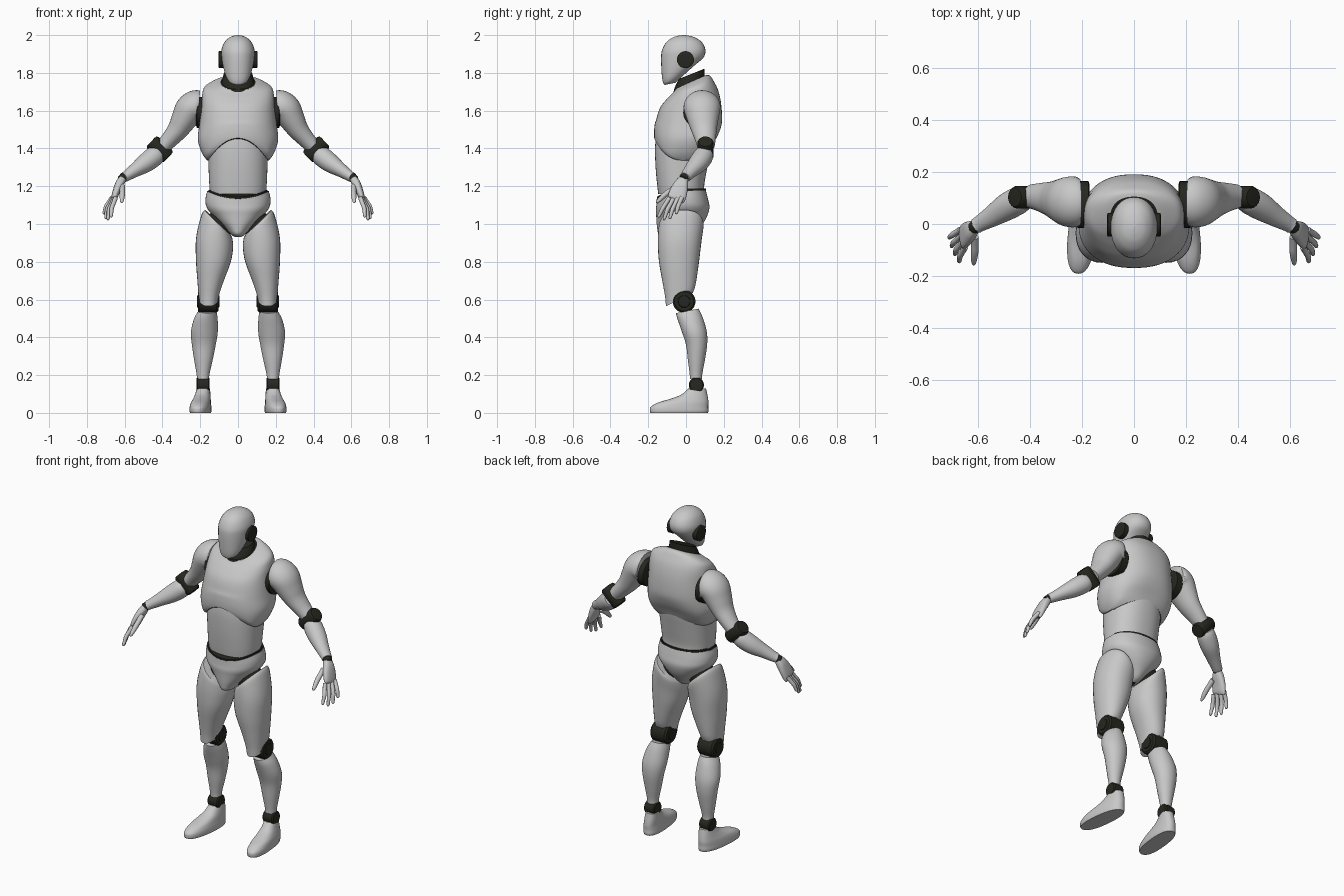
import bpy, bmesh, math
from mathutils import Vector


def material(name, rgb):
    m = bpy.data.materials.new(name)
    m.diffuse_color = (*rgb, 1)
    return m


SHELL = material("light grey shell", (0.58, 0.58, 0.58))
JOINT = material("black joint", (0.02, 0.02, 0.014))


def spline(rows, steps):
    """Catmull-Rom interpolation of rows of numbers."""
    out = []
    for i in range(len(rows) - 1):
        a, b, c, d = (rows[max(0, min(len(rows) - 1, i + k))] for k in (-1, 0, 1, 2))
        for s in range(steps):
            t = s / steps
            out.append([0.5 * (2 * q + (r - p) * t + (2 * p - 5 * q + 4 * r - w) * t * t
                               + (3 * q - p - 3 * r + w) * t ** 3)
                        for p, q, r, w in zip(a, b, c, d)])
    return out + [list(rows[-1])]


def loft(name, rows, mat=SHELL, n=32, steps=5, p=2.0, along=False, warp=None,
         mirror=False, dark_caps=False):
    """Skin of rings (x, y, z, radius_a, radius_b, tilt_x, tilt_y).
    Rings lie level unless along is set, when they turn with the path."""
    rows = spline([tuple(r) + (0,) * (7 - len(r)) for r in rows], steps)
    centres = [Vector(r[:3]) for r in rows]
    bm = bmesh.new()
    rings = []
    for i, r in enumerate(rows):
        u, v = Vector((1, 0, r[5])), Vector((0, 1, r[6]))
        if along:
            t = (centres[min(i + 1, len(rows) - 1)] - centres[max(i - 1, 0)]).normalized()
            ref = Vector((0, 1, 0)) if abs(t.y) < 0.9 else Vector((1, 0, 0))
            u = (ref - t * t.dot(ref)).normalized()
            v = t.cross(u)
        ring = []
        for k in range(n):
            c, s = math.cos(2 * math.pi * k / n), math.sin(2 * math.pi * k / n)
            c = math.copysign(abs(c) ** (2 / p), c)
            s = math.copysign(abs(s) ** (2 / p), s)
            co = centres[i] + u * (max(r[3], 0.001) * c) + v * (max(r[4], 0.001) * s)
            ring.append(bm.verts.new(warp(co) if warp else co))
        rings.append(ring)
    for a, b in zip(rings, rings[1:]):
        for k in range(n):
            bm.faces.new((a[k], a[(k + 1) % n], b[(k + 1) % n], b[k]))
    for ring in (rings[0], rings[-1]):
        mid = bm.verts.new(sum((w.co for w in ring), Vector()) / n)
        for k in range(n):
            f = bm.faces.new((ring[k], ring[(k + 1) % n], mid))
            f.material_index = 1 if dark_caps else 0
    bmesh.ops.recalc_face_normals(bm, faces=bm.faces)
    me = bpy.data.meshes.new(name)
    bm.to_mesh(me)
    bm.free()
    me.materials.append(mat)
    me.materials.append(JOINT)
    me.shade_smooth()
    me.set_sharp_from_angle(angle=math.radians(40))
    ob = bpy.data.objects.new(name, me)
    bpy.context.collection.objects.link(ob)
    if mirror:
        mod = ob.modifiers.new("mirror", 'MIRROR')
        mod.use_mirror_merge = False
    return ob


def hinge(name, a, b, r, r2=None):
    """Round joint with softened rims between two points."""
    a, b = Vector(a), Vector(b)
    rows = []
    for t, k in ((0, .6), (.01, .85), (.1, 1), (.9, 1), (.99, .85), (1, .6)):
        rows.append((*a.lerp(b, t), r * k, (r2 or r) * k))
    loft(name, rows, JOINT, steps=1, along=True, mirror=True)


# head, ear discs and neck
loft("head", [(0, -.085, 1.742, .028, .028, 0, .2), (0, -.078, 1.755, .048, .042, 0, .25),
              (0, -.062, 1.785, .065, .064, 0, .25), (0, -.04, 1.83, .078, .09, 0, .15),
              (0, -.02, 1.88, .087, .112), (0, -.012, 1.92, .088, .115),
              (0, -.01, 1.96, .073, .096), (0, -.011, 1.985, .049, .063),
              (0, -.012, 1.996, .025, .032), (0, -.012, 2.0, .004, .005)], p=2.15)
hinge("ear_disc", (.07, -.003, 1.87), (.104, -.003, 1.87), .045)
loft("neck", [(0, .01, 1.69, .09, .084, 0, .4), (0, .018, 1.75, .085, .079, 0, .4),
              (0, .03, 1.795, .076, .068, 0, .4)], JOINT)


# chest with arched lower rim
def rib_arch(co):
    w = max(0, min(1, 1 - (co.z - 1.33) / .22))
    side = max(0, 1 - (co.x / .165) ** 2)
    co.z += w * side * (.125 if co.y < 0 else .06)
    return co


loft("chest", [(0, -.02, 1.33, .16, .148), (0, -.012, 1.38, .193, .157),
               (0, .002, 1.45, .213, .17), (0, .014, 1.53, .204, .176),
               (0, .024, 1.62, .194, .163, 0, .05), (0, .036, 1.685, .19, .135, 0, .15),
               (0, .04, 1.725, .175, .108, 0, .27), (0, .035, 1.748, .125, .092, 0, .4),
               (0, .02, 1.75, .092, .085, 0, .45)],
     n=64, p=2.3, warp=rib_arch, dark_caps=True)

# abdomen, dark waist band and pelvis
loft("abdomen", [(0, -.025, 1.16, .148, .122), (0, -.028, 1.21, .152, .125),
                 (0, -.024, 1.3, .156, .137), (0, -.016, 1.40, .158, .148),
                 (0, -.01, 1.47, .15, .148)], p=2.3, n=48)


def belt_dip(co):
    if co.y < 0:
        w = max(0, min(1, (co.z - 1.05) / .12))
        co.z -= .045 * w * max(0, 1 - (co.x / .17) ** 2)
    return co


loft("waist_band", [(0, -.024, 1.11, .15, .126), (0, -.024, 1.188, .154, .13)], JOINT,
     n=48, p=2.2, steps=3, warp=belt_dip)
loft("pelvis", [(0, -.05, .932, .018, .06), (0, -.052, .945, .038, .092),
                (0, -.04, .98, .07, .113), (0, -.025, 1.03, .12, .132),
                (0, -.018, 1.085, .164, .142), (0, -.02, 1.13, .172, .137),
                (0, -.025, 1.178, .163, .13)], n=48, p=2.2, warp=belt_dip, dark_caps=True)

# legs
hinge("hip_joint", (.07, -.02, 1.03), (.12, -.02, .97), .075)
loft("thigh", [(.108, -.025, 1.01, .068, .112, .95, .05), (.112, -.026, .985, .082, .119, .75, .04),
               (.124, -.034, .9, .098, .115, .25, 0), (.13, -.037, .8, .092, .106),
               (.145, -.034, .7, .07, .09, 0, .1), (.153, -.032, .64, .057, .079, 0, .3),
               (.156, -.035, .6, .05, .071, 0, .5)], mirror=True, p=2.15)
hinge("knee_joint", (.103, -.01, .59), (.213, -.01, .59), .06)
hinge("knee_hub", (.098, -.01, .59), (.218, -.01, .59), .036)
loft("shin", [(.162, .006, .54, .047, .06, 0, .2), (.17, .022, .5, .062, .066, 0, .1),
              (.178, .044, .43, .071, .066), (.181, .056, .36, .063, .056),
              (.183, .055, .28, .049, .045), (.185, .053, .21, .035, .034),
              (.185, .053, .18, .032, .032)], mirror=True)
hinge("ankle_joint", (.15, .055, .148), (.221, .055, .148), .04)


def toe_out(co):
    co.x += -.1 * co.y
    return co


loft("foot", [(.195, -.036, 0, .052, .152), (.195, -.036, .012, .055, .155),
              (.195, -.034, .032, .054, .152), (.195, -.014, .055, .05, .133),
              (.193, .018, .075, .045, .099), (.191, .044, .097, .04, .069),
              (.189, .06, .13, .034, .046)], mirror=True, p=2.4, warp=toe_out)

# arms
hinge("shoulder_joint", (.17, .075, 1.59), (.222, .075, 1.59), .09, .082)
loft("upper_arm", [(.207, .085, 1.625, .088, .08), (.225, .085, 1.624, .097, .084),
                   (.255, .086, 1.605, .096, .08), (.285, .09, 1.555, .083, .069),
                   (.318, .096, 1.5, .068, .056), (.36, .103, 1.45, .055, .046),
                   (.395, .106, 1.413, .046, .041)], along=True, mirror=True)
hinge("elbow_joint", (.37, .103, 1.352), (.459, .103, 1.438), .043)
loft("forearm", [(.425, .1, 1.375, .046, .047), (.445, .09, 1.357, .053, .053),
                 (.49, .065, 1.322, .052, .05), (.545, .03, 1.285, .041, .037),
                 (.59, .003, 1.255, .032, .028), (.607, -.008, 1.246, .03, .026)],
     along=True, mirror=True)
hinge("wrist_joint", (.598, -.003, 1.252), (.621, -.018, 1.232), .024)

# hands
loft("palm", [(.613, -.013, 1.238, .026, .02), (.627, -.024, 1.212, .037, .023),
              (.643, -.038, 1.175, .046, .02), (.656, -.05, 1.138, .047, .016),
              (.66, -.055, 1.126, .042, .009)], along=True, mirror=True, p=2.5, n=24)
fingers = {
    "index_finger": ((.648, -.088, 1.138), (.668, -.122, 1.085), (.672, -.147, 1.035)),
    "middle_finger": ((.656, -.066, 1.135), (.682, -.098, 1.077), (.689, -.118, 1.02)),
    "ring_finger": ((.663, -.044, 1.135), (.692, -.071, 1.079), (.701, -.087, 1.026)),
    "little_finger": ((.667, -.022, 1.14), (.698, -.042, 1.093), (.711, -.053, 1.052)),
    "thumb": ((.612, -.05, 1.2), (.612, -.108, 1.158), (.616, -.158, 1.112)),
}
for name, (a, b, c) in fingers.items():
    a, b, c = Vector(a), Vector(b), Vector(c)
    k = 1.25 if name == "thumb" else 1
    loft(name, [(*a, .012 * k, .012 * k), (*a.lerp(b, .5), .0115 * k, .0115 * k),
                (*b, .0115 * k, .0115 * k), (*b.lerp(c, .55), .0095 * k, .0095 * k),
                (*b.lerp(c, .88), .008, .008), (*c, .002, .002)],
         n=12, steps=3, along=True, mirror=True)
